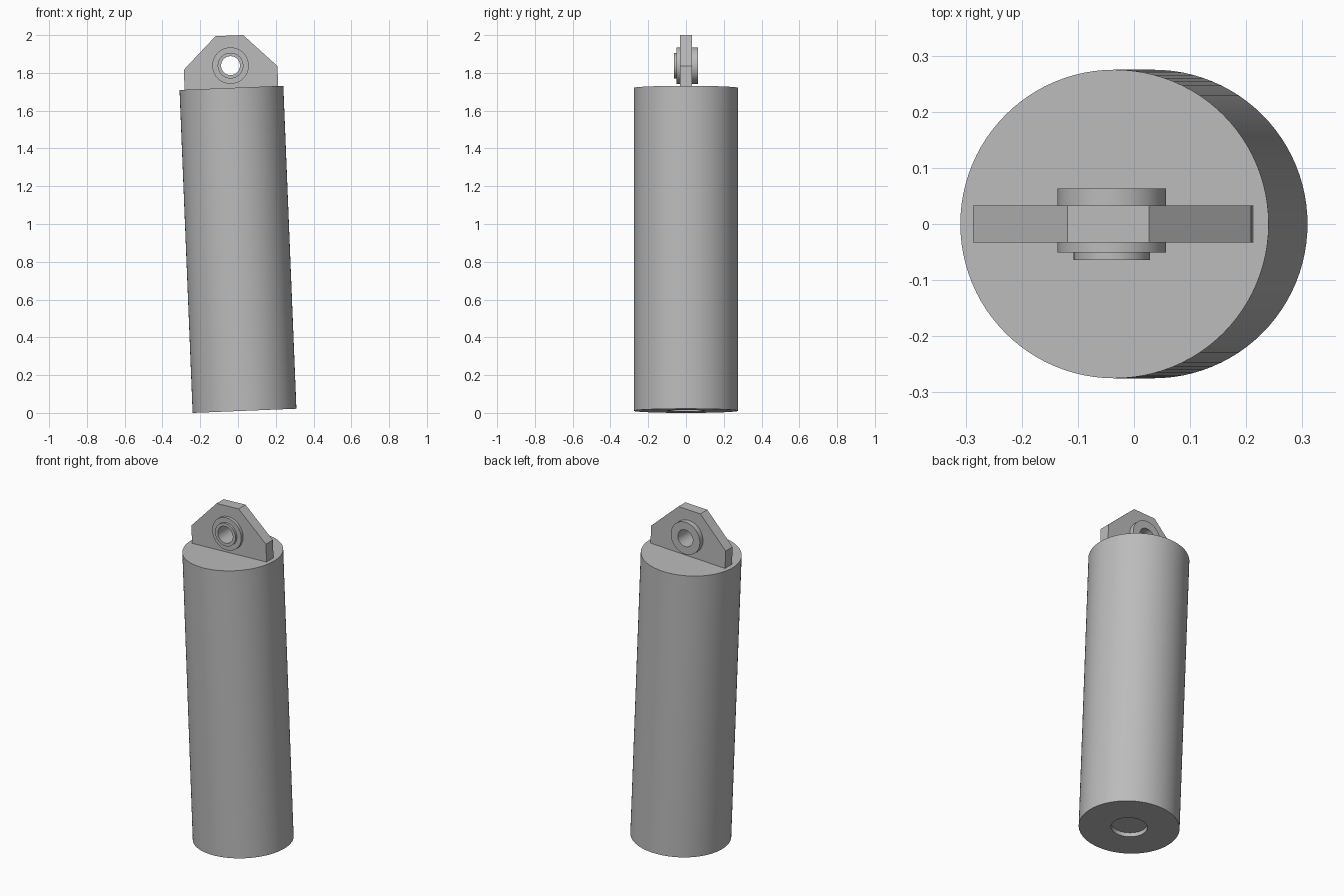
import bpy
import bmesh
import math
from mathutils import Matrix, Vector

if "Cube" in bpy.data.objects:
    bpy.data.objects.remove(bpy.data.objects["Cube"], do_unlink=True)

SEGMENTS = 96
BODY_HEIGHT = 1.711
EYE_HEIGHT = 0.118
# The whole assembly leans slightly toward -x
LEAN = Matrix.Translation((0.0345, 0, 0.011)) @ Matrix.Rotation(-0.0405, 4, 'Y')
LUG = LEAN @ Matrix.Translation((0, 0, BODY_HEIGHT))

grey = bpy.data.materials.new("plain_grey")
grey.use_nodes = True
colour = (0.5, 0.5, 0.5, 1)
grey.diffuse_color = colour
grey.node_tree.nodes["Principled BSDF"].inputs["Base Color"].default_value = colour


def finish(name, bm, matrix):
    bmesh.ops.recalc_face_normals(bm, faces=bm.faces)
    bm.transform(matrix)
    mesh = bpy.data.meshes.new(name)
    bm.to_mesh(mesh)
    bm.free()
    mesh.materials.append(grey)
    obj = bpy.data.objects.new(name, mesh)
    bpy.context.collection.objects.link(obj)
    bpy.ops.object.select_all(action='DESELECT')
    obj.select_set(True)
    bpy.context.view_layer.objects.active = obj
    bpy.ops.object.shade_smooth_by_angle(angle=math.radians(30))
    return obj


def loop(bm, points, closed=True):
    verts = [bm.verts.new(p) for p in points]
    edges = [bm.edges.new(pair) for pair in zip(verts, verts[1:])]
    if closed:
        edges.append(bm.edges.new((verts[-1], verts[0])))
    return verts, edges


def lathe(name, profile, matrix, closed=False):
    """Turn a (radius, height) profile around the local z axis."""
    bm = bmesh.new()
    verts, edges = loop(bm, [(r, 0, h) for r, h in profile], closed)
    bmesh.ops.spin(bm, geom=verts + edges, cent=(0, 0, 0), axis=(0, 0, 1),
                   angle=math.tau, steps=SEGMENTS, use_merge=False)
    bmesh.ops.remove_doubles(bm, verts=bm.verts, dist=0.0001)
    return finish(name, bm, matrix)


# Cylindrical body with a shallow round recess underneath
lathe("cylinder_body", [(0, 0.025), (0.099, 0.025), (0.099, 0), (0.275, 0),
                        (0.275, BODY_HEIGHT), (0, BODY_HEIGHT)], LEAN)

# Chamfered lug plate with a bore
half = [(0.248, 0), (0.248, 0.106), (0.073, 0.277)]
outline = half + [(-x, z) for x, z in reversed(half)]
bore = [(0.06 * math.cos(a), EYE_HEIGHT + 0.06 * math.sin(a))
        for a in (math.tau * i / SEGMENTS for i in range(SEGMENTS))]
bm = bmesh.new()
edges = []
for ring in (outline, bore):
    edges += loop(bm, [(x, -0.033, z) for x, z in ring])[1]
bmesh.ops.triangle_fill(bm, use_beauty=True, use_dissolve=False, edges=edges)
extruded = bmesh.ops.extrude_face_region(bm, geom=bm.faces[:], use_keep_orig=True)
bmesh.ops.translate(bm, vec=Vector((0, 0.066, 0)),
                    verts=[g for g in extruded["geom"] if isinstance(g, bmesh.types.BMVert)])
finish("lug_plate", bm, LUG)

# Stepped bushing through the lug, its narrow lip facing the front
bushing = [(0.05, -0.063), (0.0965, -0.063), (0.0965, 0.051),
           (0.068, 0.051), (0.068, 0.064), (0.05, 0.064)]
to_front = Matrix.Translation((0, 0, EYE_HEIGHT)) @ Matrix.Rotation(math.pi / 2, 4, 'X')
lathe("lug_bushing", bushing, LUG @ to_front, closed=True)
